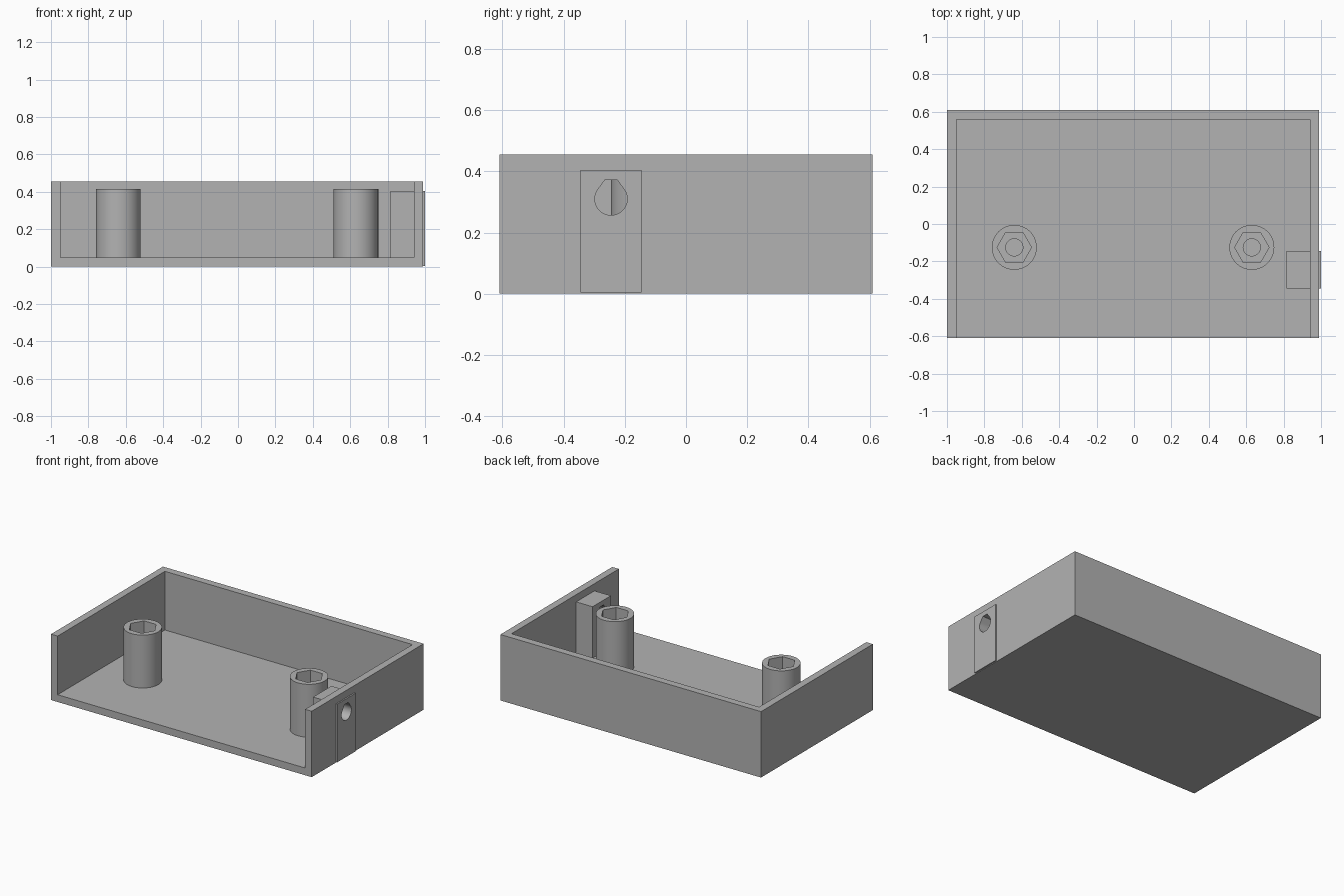
import bpy
import bmesh
from math import cos, sin, radians

if "Cube" in bpy.data.objects:
    bpy.data.objects.remove(bpy.data.objects["Cube"], do_unlink=True)

grey = bpy.data.materials.new("plain grey")
grey.use_nodes = True
colour = (0.45, 0.45, 0.45, 1)
grey.diffuse_color = colour
grey.node_tree.nodes["Principled BSDF"].inputs["Base Color"].default_value = colour


def prism(name, outline, offset):
    """Solid made by extruding a planar outline along an offset."""
    bm = bmesh.new()
    face = bm.faces.new([bm.verts.new(p) for p in outline])
    result = bmesh.ops.extrude_face_region(bm, geom=[face])
    verts = [v for v in result["geom"] if isinstance(v, bmesh.types.BMVert)]
    bmesh.ops.translate(bm, verts=verts, vec=offset)
    bmesh.ops.recalc_face_normals(bm, faces=bm.faces)
    mesh = bpy.data.meshes.new(name)
    bm.to_mesh(mesh)
    bm.free()
    mesh.materials.append(grey)
    obj = bpy.data.objects.new(name, mesh)
    bpy.context.collection.objects.link(obj)
    return obj


def box(name, low, high):
    (x0, y0, z0), (x1, y1, z1) = low, high
    outline = [(x0, y0, z0), (x1, y0, z0), (x1, y1, z0), (x0, y1, z0)]
    return prism(name, outline, (0, 0, z1 - z0))


def column(name, centre, radius, sides, z0, z1):
    angles = [radians(360 * i / sides) for i in range(sides)]
    outline = [(centre[0] + radius * cos(a), centre[1] + radius * sin(a), z0) for a in angles]
    return prism(name, outline, (0, 0, z1 - z0))


def combine(obj, tool, operation):
    """Apply a boolean and remove the helper solid."""
    mod = obj.modifiers.new("boolean", "BOOLEAN")
    mod.object = tool
    mod.operation = operation
    mod.solver = "EXACT"
    bpy.context.view_layer.objects.active = obj
    bpy.ops.object.modifier_apply(modifier=mod.name)
    bpy.data.objects.remove(tool, do_unlink=True)


# Tray with a floor, two sides and a back; open at the front and top
LEFT, RIGHT, DEPTH, HEIGHT, WALL = -1.0, 0.99, 0.61, 0.455, 0.05
tray = box("tray", (LEFT, -DEPTH, 0), (RIGHT, DEPTH, HEIGHT))
combine(tray, box("tray_cavity", (LEFT + WALL, -1, WALL),
                  (RIGHT - WALL, DEPTH - WALL, 1)), "DIFFERENCE")

# Thick block through the side wall, standing slightly proud of it
combine(tray, box("side_block", (0.815, -0.345, 0.004), (1.0, -0.145, 0.405)), "UNION")

# Teardrop hole with a flat top through the block
hole_y, hole_z, hole_r = -0.245, 0.31, 0.053
arc = [radians(145 + 250 * i / 40) for i in range(41)]
teardrop = [(0.7, hole_y + hole_r * cos(a), hole_z + hole_r * sin(a)) for a in arc]
teardrop += [(0.7, hole_y + 0.02, 0.372), (0.7, hole_y - 0.02, 0.372)]
combine(tray, prism("teardrop_hole", teardrop, (0.5, 0, 0)), "DIFFERENCE")

# Round posts with a hexagonal socket and a narrower bore below it
parts = [tray]
for name, x in (("right_post", -0.64), ("left_post", 0.63)):
    centre = (x, -0.125)
    post = column(name, centre, 0.12, 64, WALL, 0.415)
    combine(post, column("hex_socket", centre, 0.092, 6, 0.29, 0.5), "DIFFERENCE")
    combine(post, column("bore", centre, 0.046, 32, 0, 0.35), "DIFFERENCE")
    parts.append(post)

# Smooth the curved walls and keep the corners crisp
for obj in parts:
    bpy.ops.object.select_all(action="DESELECT")
    obj.select_set(True)
    bpy.context.view_layer.objects.active = obj
    bpy.ops.object.shade_smooth_by_angle(angle=radians(25))
